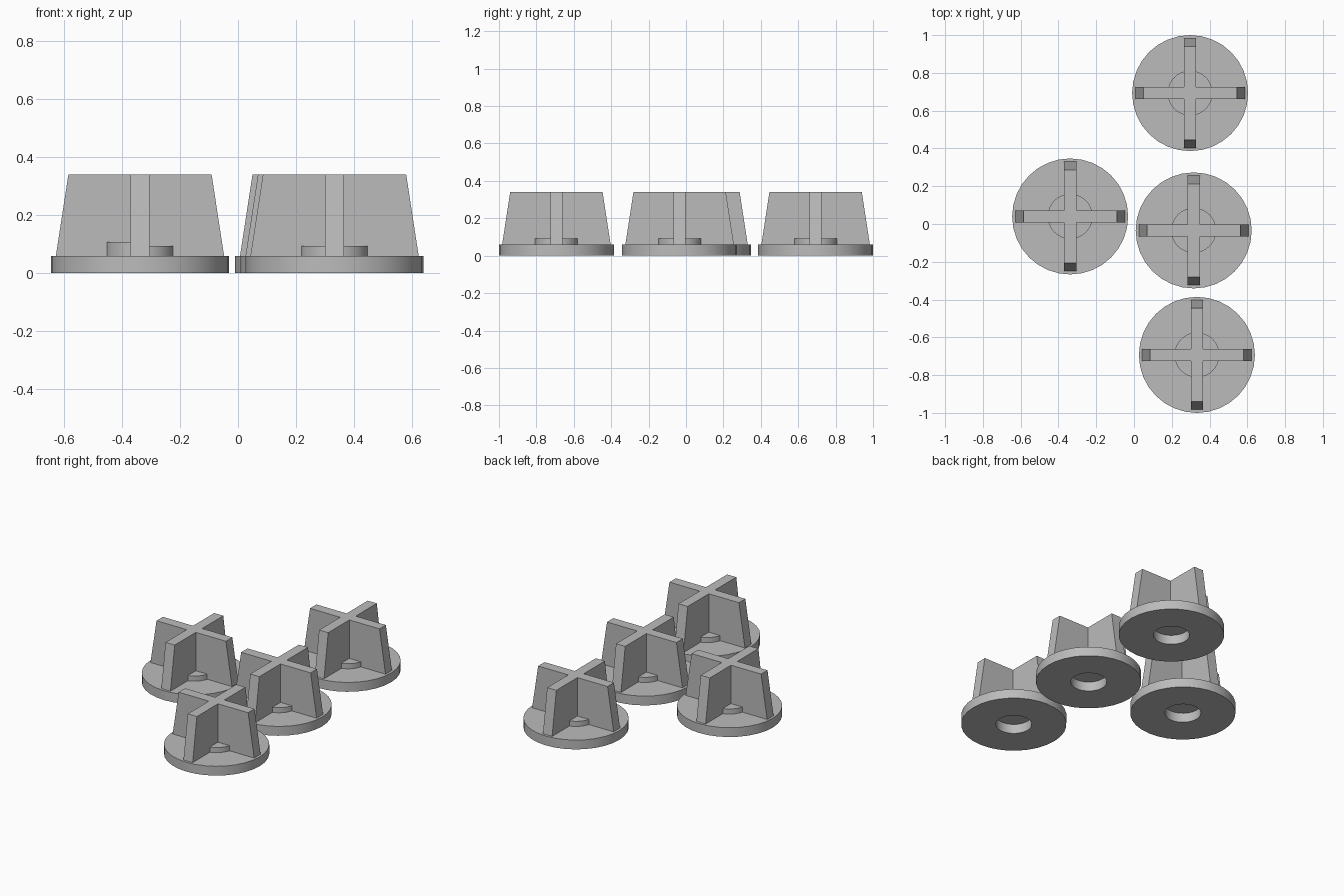
import bpy, bmesh, math
from mathutils import Matrix, Vector

cube = bpy.data.objects.get("Cube")
if cube:
    bpy.data.objects.remove(cube, do_unlink=True)

SIDES = 32
BASE_R, BASE_H = 0.307, 0.06
BOSS_R, BOSS_H = 0.119, 0.093
HOLE_R = 0.105
FIN_HALF, FIN_LOW, FIN_HIGH, TOP = 0.0325, 0.29, 0.247, 0.34

grey = bpy.data.materials.new("plain grey")
grey.use_nodes = True
colour = (0.5, 0.5, 0.5, 1)
grey.diffuse_color = colour
grey.node_tree.nodes["Principled BSDF"].inputs["Base Color"].default_value = colour


def add_object(name, bm, centre, smooth=False):
    bmesh.ops.recalc_face_normals(bm, faces=bm.faces)
    mesh = bpy.data.meshes.new(name)
    bm.to_mesh(mesh)
    bm.free()
    mesh.materials.append(grey)
    ob = bpy.data.objects.new(name, mesh)
    ob.location = (*centre, 0)
    bpy.context.collection.objects.link(ob)
    if smooth:
        bpy.ops.object.select_all(action='DESELECT')
        ob.select_set(True)
        bpy.context.view_layer.objects.active = ob
        bpy.ops.object.shade_smooth_by_angle(angle=math.radians(30))


def round_base(name, centre):
    # Flanged disc with a raised boss on top and a blind hole underneath
    profile = [(0, BASE_H), (HOLE_R, BASE_H), (HOLE_R, 0), (BASE_R, 0),
               (BASE_R, BASE_H), (BOSS_R, BASE_H), (BOSS_R, BOSS_H), (0, BOSS_H)]
    bm = bmesh.new()
    verts = [bm.verts.new((r, 0, z)) for r, z in profile]
    edges = [bm.edges.new(pair) for pair in zip(verts, verts[1:])]
    bmesh.ops.spin(bm, geom=verts + edges, cent=(0, 0, 0), axis=(0, 0, 1),
                   angle=math.tau, steps=SIDES)
    bmesh.ops.remove_doubles(bm, verts=bm.verts, dist=0.0005)
    add_object(name, bm, centre, smooth=True)


def cross_fins(name, centre):
    # Plus-shaped outline lofted from wide at the base to narrow at the top
    bm = bmesh.new()
    rings = []
    for reach, z in ((FIN_LOW, BASE_H), (FIN_HIGH, TOP)):
        ring = []
        for quarter in range(4):
            turn = Matrix.Rotation(quarter * math.pi / 2, 3, 'Z')
            for x, y in ((reach, -FIN_HALF), (reach, FIN_HALF), (FIN_HALF, FIN_HALF)):
                ring.append(bm.verts.new(turn @ Vector((x, y, z))))
        rings.append(ring)
    low, high = rings
    for i in range(len(low)):
        j = (i + 1) % len(low)
        bm.faces.new((low[i], low[j], high[j], high[i]))
    bm.faces.new(low)
    bm.faces.new(high)
    add_object(name, bm, centre)


def boss_step(name, centre):
    # Slightly taller quarter of the boss
    bm = bmesh.new()
    count = SIDES // 4
    arc = [math.pi + k * math.pi / 2 / count for k in range(count + 1)]
    verts = [bm.verts.new((0, 0, BOSS_H))]
    verts += [bm.verts.new((BOSS_R * math.cos(a), BOSS_R * math.sin(a), BOSS_H)) for a in arc]
    face = bm.faces.new(verts)
    top = bmesh.ops.extrude_face_region(bm, geom=[face])["geom"]
    bmesh.ops.translate(bm, vec=(0, 0, 0.014),
                        verts=[g for g in top if isinstance(g, bmesh.types.BMVert)])
    add_object(name, bm, centre)


feet = {"back": (0.297, 0.693), "middle": (0.316, -0.034),
        "side": (-0.338, 0.04), "front": (0.333, -0.693)}
for place, centre in feet.items():
    round_base(place + "_foot_base", centre)
    cross_fins(place + "_foot_fins", centre)
boss_step("side_foot_boss_step", feet["side"])
